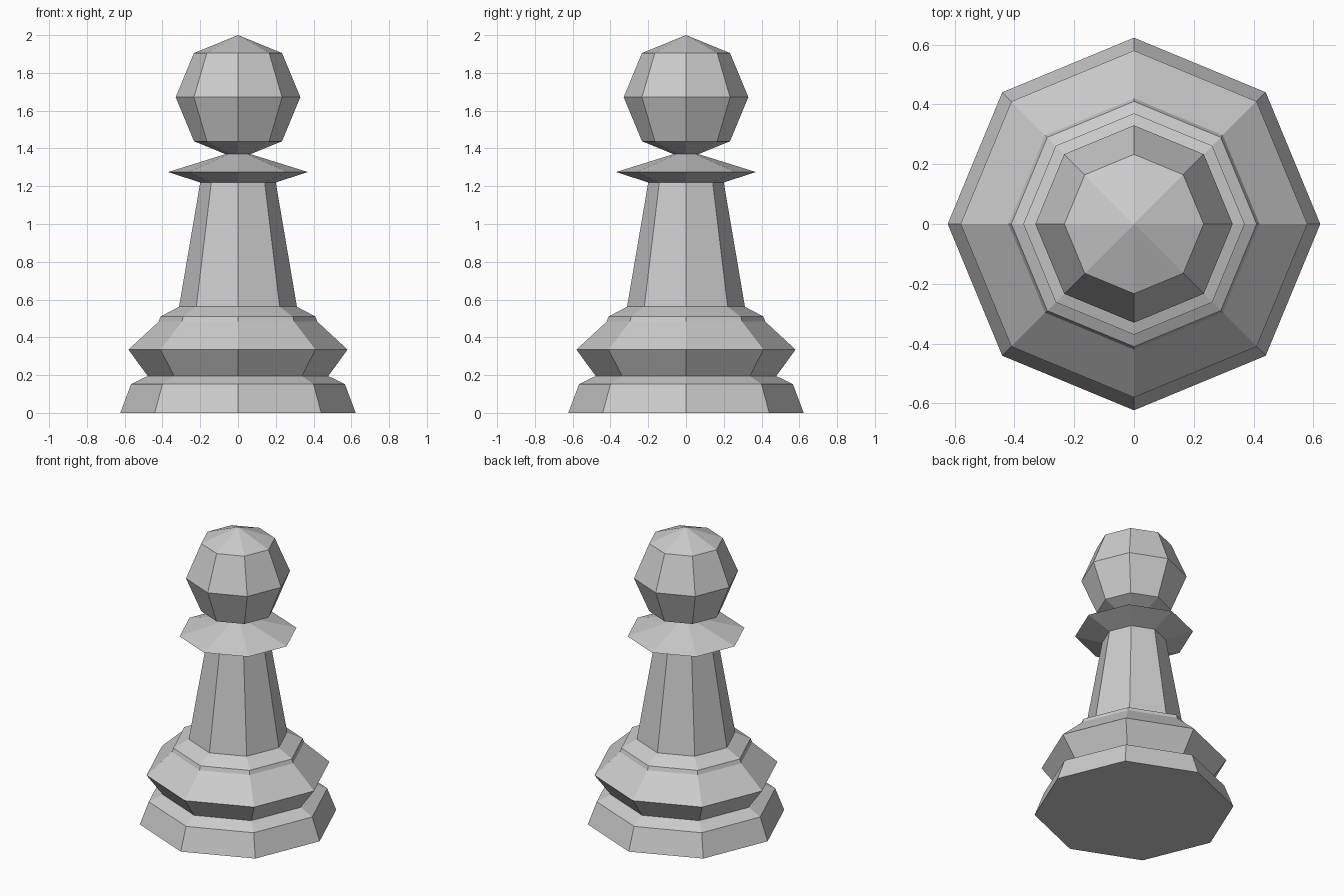
import bpy, bmesh
from math import cos, sin, tau

if "Cube" in bpy.data.objects:
    bpy.data.objects.remove(bpy.data.objects["Cube"])

SIDES = 8

# (radius, height) outline from the foot to the tip
PROFILE = [
    (0.623, 0.0), (0.566, 0.152),                    # foot
    (0.478, 0.195), (0.58, 0.335),                   # flared ring
    (0.42, 0.483), (0.41, 0.51), (0.312, 0.562),     # stepped shoulder
    (0.20, 1.22),                                    # tapered stem
    (0.37, 1.275), (0.066, 1.37),                    # collar
    (0.233, 1.438), (0.33, 1.672), (0.233, 1.905),   # round head
]
TIP = 2.0


def lathe(name, profile, tip):
    bm = bmesh.new()
    rings = [[bm.verts.new((r * cos(tau * i / SIDES), r * sin(tau * i / SIDES), z))
              for i in range(SIDES)] for r, z in profile]
    bm.faces.new(rings[0][::-1])
    for low, high in zip(rings, rings[1:]):
        for i in range(SIDES):
            j = (i + 1) % SIDES
            bm.faces.new((low[i], low[j], high[j], high[i]))
    top = bm.verts.new((0, 0, tip))
    for i in range(SIDES):
        bm.faces.new((rings[-1][i], rings[-1][(i + 1) % SIDES], top))
    bmesh.ops.recalc_face_normals(bm, faces=bm.faces)
    mesh = bpy.data.meshes.new(name)
    bm.to_mesh(mesh)
    bm.free()
    obj = bpy.data.objects.new(name, mesh)
    bpy.context.collection.objects.link(obj)
    return obj


# Chess pawn turned as one closed flat-shaded body
lathe("chess_pawn", PROFILE, TIP)
